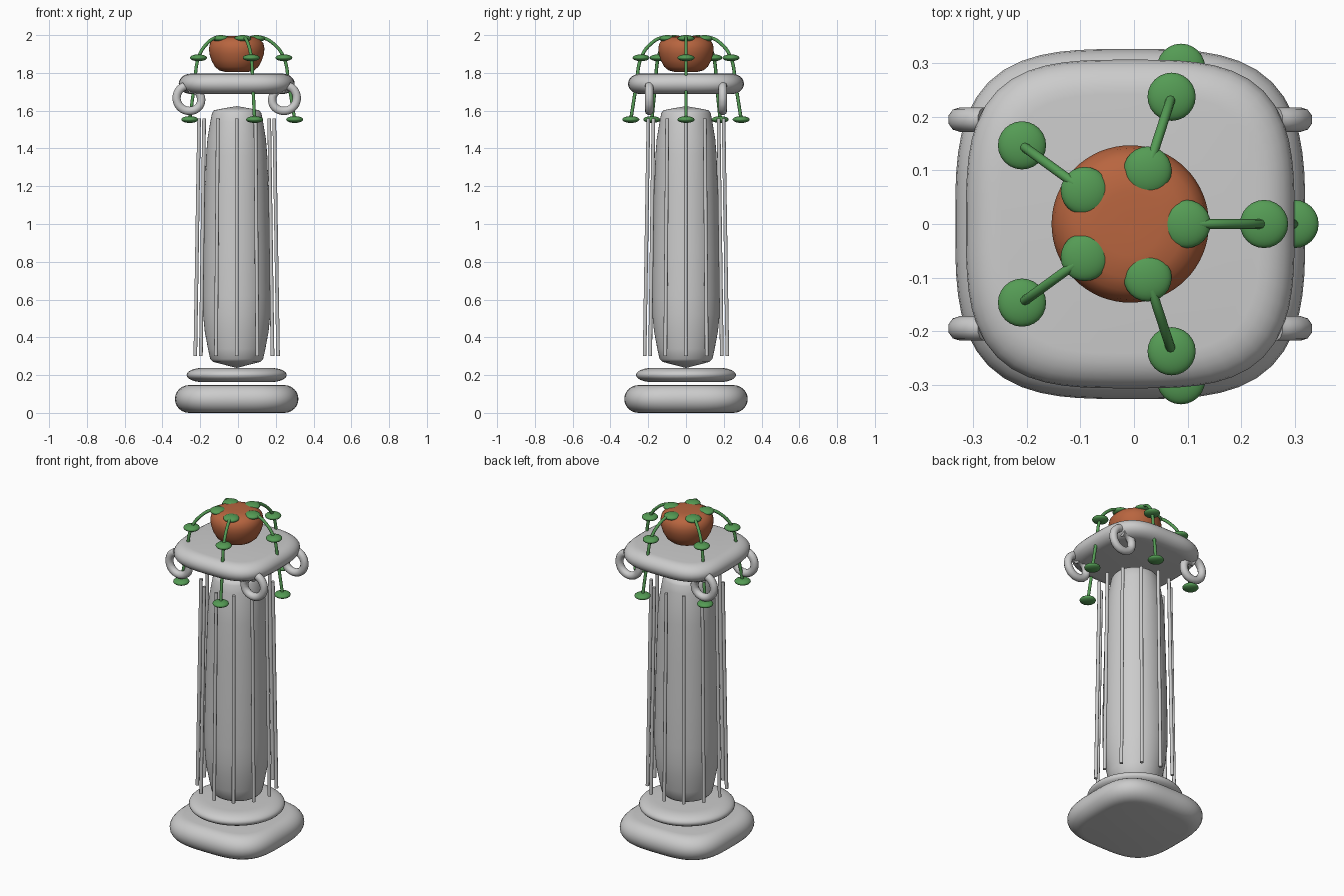
import bpy, bmesh
from math import sin, cos, pi, radians

if "Cube" in bpy.data.objects:
    bpy.data.objects.remove(bpy.data.objects["Cube"])

CX = -0.007  # column axis


def material(name, rgb):
    m = bpy.data.materials.new(name)
    m.diffuse_color = (*rgb, 1)
    m.use_nodes = True
    m.node_tree.nodes["Principled BSDF"].inputs["Base Color"].default_value = m.diffuse_color
    return m


terracotta = material("terracotta", (0.48, 0.13, 0.05))
green = material("leaf_green", (0.09, 0.33, 0.09))


def loft(name, profile, n=2.0, seg=64, mat=None):
    """Stack (radius, z) rings; n=2 is round, higher n is a rounded square."""
    bm = bmesh.new()
    rings = []
    for r, z in profile:
        ring = []
        for i in range(seg):
            a = 2 * pi * i / seg
            c, s = cos(a), sin(a)
            k = r / (abs(c) ** n + abs(s) ** n) ** (1 / n)
            ring.append(bm.verts.new((CX + k * c, k * s, z)))
        rings.append(ring)
    for lo, hi in zip(rings, rings[1:]):
        for i in range(seg):
            j = (i + 1) % seg
            bm.faces.new((lo[i], lo[j], hi[j], hi[i]))
    bm.faces.new(rings[0][::-1])
    bm.faces.new(rings[-1])
    me = bpy.data.meshes.new(name)
    bm.to_mesh(me)
    bm.free()
    for p in me.polygons:
        p.use_smooth = True
    if mat:
        me.materials.append(mat)
    ob = bpy.data.objects.new(name, me)
    bpy.context.collection.objects.link(ob)
    return ob


def slab(name, r, z0, z1, inset, n):
    """Slab with an elliptically rounded rim."""
    mid, h = (z0 + z1) / 2, (z1 - z0) / 2
    angles = [radians(-90 + 15 * i) for i in range(13)]
    prof = [(r - inset + inset * cos(a), mid + h * sin(a)) for a in angles]
    return loft(name, prof, n)


def tube(name, pts, radius, mat=None, kind='BEZIER'):
    cu = bpy.data.curves.new(name, 'CURVE')
    cu.dimensions = '3D'
    cu.bevel_depth = radius
    cu.bevel_resolution = 3
    cu.resolution_u = 8
    cu.use_fill_caps = True
    sp = cu.splines.new(kind)
    if kind == 'BEZIER':
        sp.bezier_points.add(len(pts) - 1)
        for bp, p in zip(sp.bezier_points, pts):
            bp.co = p
            bp.handle_left_type = bp.handle_right_type = 'AUTO'
    else:
        sp.points.add(len(pts) - 1)
        for q, p in zip(sp.points, pts):
            q.co = (*p, 1)
    if mat:
        cu.materials.append(mat)
    ob = bpy.data.objects.new(name, cu)
    bpy.context.collection.objects.link(ob)
    return ob


# Base, collar and capital slabs
slab("base_plinth", 0.327, 0.0, 0.147, 0.075, 3.3)
slab("base_collar", 0.265, 0.163, 0.238, 0.085, 2)
slab("capital_slab", 0.307, 1.688, 1.796, 0.065, 3.3)

# Tapered shaft with shallow pointed ends
loft("shaft", [(0.001, 0.238), (0.07, 0.256), (0.125, 0.270), (0.140, 0.285),
               (0.152, 0.34), (0.169, 0.43), (0.178, 0.52), (0.180, 0.62),
               (0.177, 0.85), (0.169, 1.15), (0.162, 1.36), (0.155, 1.45),
               (0.140, 1.54), (0.131, 1.585), (0.120, 1.602), (0.07, 1.612),
               (0.001, 1.624)])

# Fluting rods leaning in towards the top
for i in range(12):
    a = 2 * pi * i / 12
    tube(f"fluting_rod_{i + 1}",
         [(CX + r * cos(a), r * sin(a), z) for r, z in ((0.219, 0.302), (0.199, 1.558))],
         0.010, kind='POLY')

# Scrolls under the capital corners
for sx in (-1, 1):
    for sy in (-1, 1):
        pts = []
        for i in range(17):
            t = i / 16
            a = radians(70 - 350 * t)
            r = 0.068 - 0.024 * max(0, t - 0.6) / 0.4
            pts.append((CX + sx * (0.25 + r * cos(a)), sy * 0.195, 1.667 + r * sin(a)))
        tube(f"scroll_{'left' if sx < 0 else 'right'}_{'front' if sy < 0 else 'back'}",
             pts, 0.023)

# Rounded pot
loft("pot", [(0.001, 1.804), (0.06, 1.805), (0.092, 1.813), (0.115, 1.832),
             (0.133, 1.865), (0.144, 1.90), (0.147, 1.93), (0.141, 1.957),
             (0.125, 1.977), (0.10, 1.989), (0.06, 1.994), (0.001, 1.992)], mat=terracotta)

# Trailing vines with disc-like leaves
for i in range(5):
    a = 2 * pi * i / 5
    path = [(0.083, 1.984), (0.13, 1.988), (0.20, 1.95), (0.25, 1.88),
            (0.276, 1.74), (0.307, 1.555)]
    tube(f"vine_{i + 1}", [(CX + r * cos(a), r * sin(a), z) for r, z in path], 0.009, green)
    for k, (r, z) in enumerate(((0.105, 1.982), (0.25, 1.88), (0.307, 1.553))):
        bpy.ops.mesh.primitive_uv_sphere_add(
            segments=24, ring_count=12, radius=1,
            location=(CX + r * cos(a), r * sin(a), z))
        leaf = bpy.context.object
        leaf.name = f"leaf_{i + 1}_{k + 1}"
        leaf.scale = (0.045, 0.045, 0.018)
        leaf.data.materials.append(green)
        bpy.ops.object.shade_smooth()
